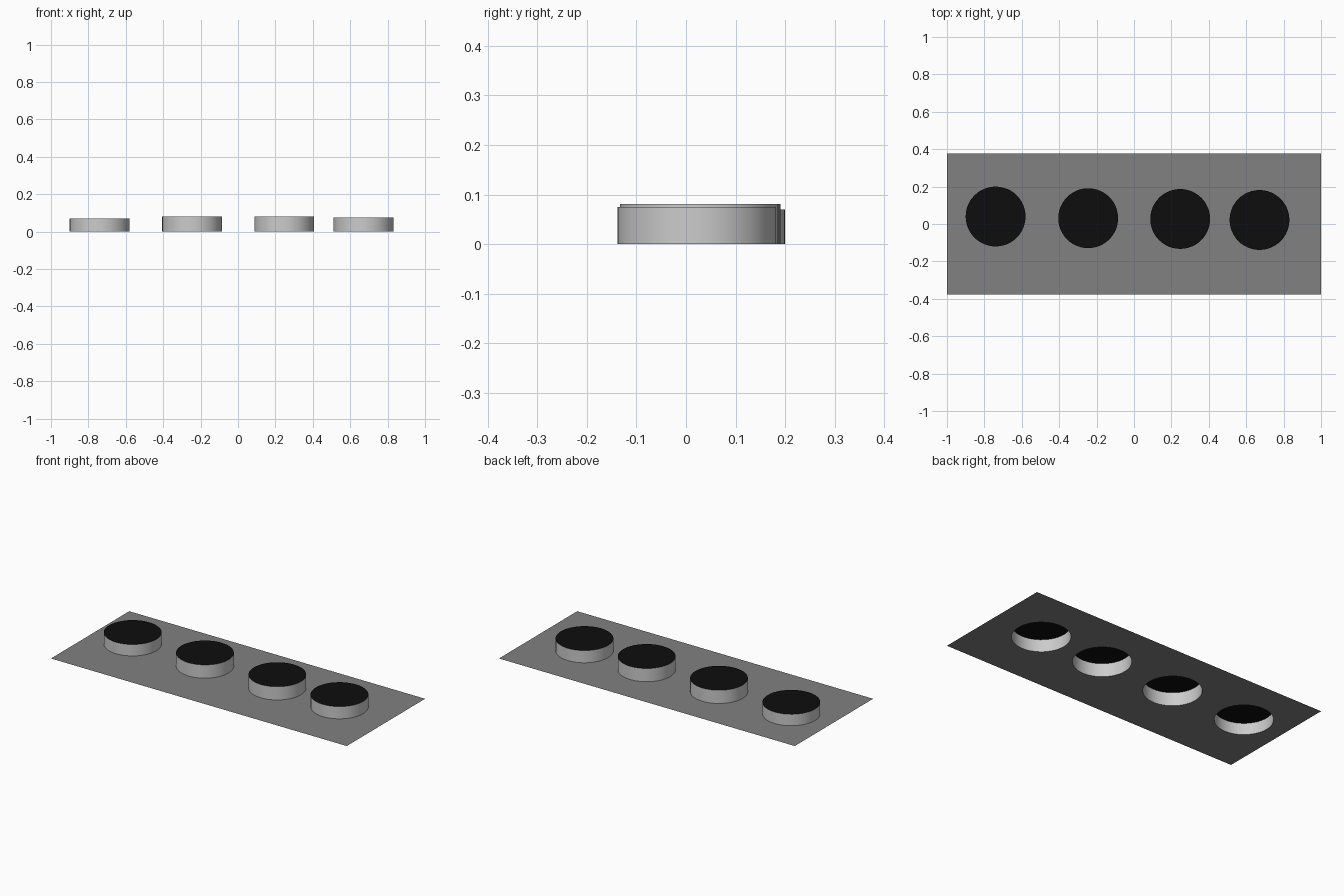
import bpy, bmesh, math

if "Cube" in bpy.data.objects:
    bpy.data.objects.remove(bpy.data.objects["Cube"])

def material(name, v):
    m = bpy.data.materials.new(name)
    m.diffuse_color = (v, v, v, 1)
    m.use_nodes = True
    m.node_tree.nodes["Principled BSDF"].inputs["Base Color"].default_value = m.diffuse_color
    return m

plate_mat = material("dark_grey", 0.22)
cap_mat = material("black", 0.004)

RADIUS, SIDES = 0.16, 48
HALF_X, HALF_Y = 1.0, 0.378
# x, y, height of each drum
DRUMS = [(-0.74, 0.04, 0.07), (-0.245, 0.031, 0.081),
         (0.247, 0.027, 0.081), (0.671, 0.0215, 0.075)]

def finish(bm, name, mat=None):
    me = bpy.data.meshes.new(name)
    bm.to_mesh(me)
    bm.free()
    ob = bpy.data.objects.new(name, me)
    bpy.context.collection.objects.link(ob)
    if mat:
        me.materials.append(mat)
    return ob

def ring(bm, x, y, z):
    return [bm.verts.new((x + RADIUS * math.cos(a), y + RADIUS * math.sin(a), z))
            for a in (2 * math.pi * i / SIDES for i in range(SIDES))]

def close_loop(bm, verts):
    return [bm.edges.new((a, b)) for a, b in zip(verts, verts[1:] + verts[:1])]

# flat sheet with a round opening under every drum
bm = bmesh.new()
corners = [bm.verts.new((sx * HALF_X, sy * HALF_Y, 0))
           for sx, sy in ((-1, -1), (1, -1), (1, 1), (-1, 1))]
edges = close_loop(bm, corners)
for x, y, h in DRUMS:
    edges += close_loop(bm, ring(bm, x, y, 0))
bmesh.ops.triangle_fill(bm, use_beauty=True, use_dissolve=False, edges=edges, normal=(0, 0, 1))
for f in bm.faces:
    f.normal_update()
    if f.normal.z < 0:
        f.normal_flip()
finish(bm, "base_plate", plate_mat)

for n, (x, y, h) in enumerate(DRUMS, 1):
    # open wall
    bm = bmesh.new()
    lo, hi = ring(bm, x, y, 0), ring(bm, x, y, h)
    for i in range(SIDES):
        j = (i + 1) % SIDES
        bm.faces.new((lo[i], lo[j], hi[j], hi[i])).smooth = True
    finish(bm, f"drum_wall_{n}")
    # black lid
    bm = bmesh.new()
    bm.faces.new(ring(bm, x, y, h))
    finish(bm, f"drum_lid_{n}", cap_mat)
